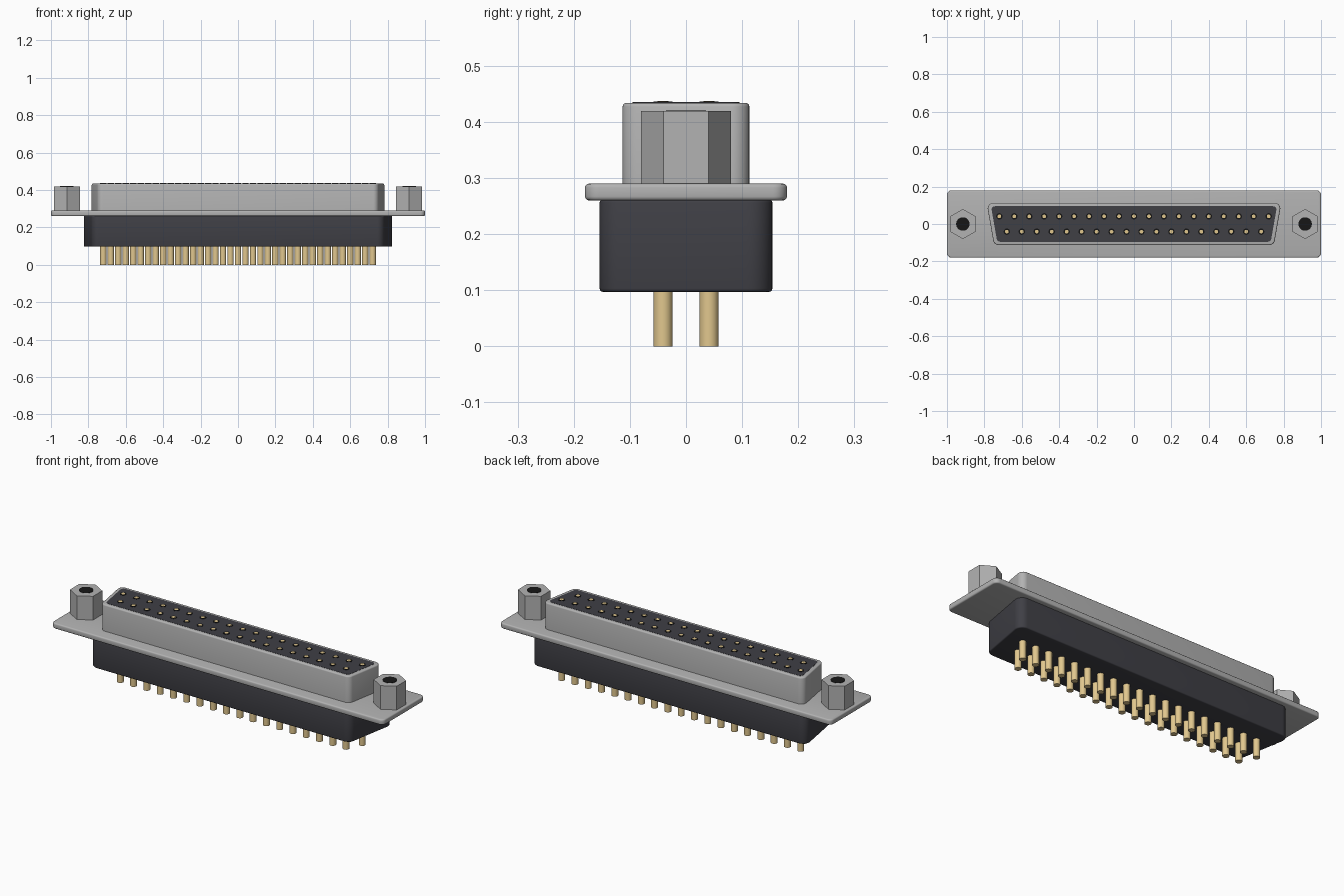
import bpy, bmesh
from math import radians, tan, pi, sin, cos
from mathutils import Vector, Matrix

if "Cube" in bpy.data.objects:
    bpy.data.objects.remove(bpy.data.objects["Cube"])


def material(name, rgb):
    m = bpy.data.materials.new(name)
    m.diffuse_color = (*rgb, 1)
    m.use_nodes = True
    m.node_tree.nodes["Principled BSDF"].inputs["Base Color"].default_value = m.diffuse_color
    return m


DARK = material("dark_plastic", (0.05, 0.05, 0.06))
BLACK = material("black", (0.008, 0.008, 0.008))
GOLD = material("gold", (0.75, 0.57, 0.27))
METAL = material("metal", (0.45, 0.45, 0.45))


def finish(name, bm, mat):
    bmesh.ops.recalc_face_normals(bm, faces=bm.faces[:])
    me = bpy.data.meshes.new(name)
    bm.to_mesh(me)
    bm.free()
    ob = bpy.data.objects.new(name, me)
    bpy.context.collection.objects.link(ob)
    me.materials.append(mat)
    bpy.ops.object.select_all(action='DESELECT')
    ob.select_set(True)
    bpy.context.view_layer.objects.active = ob
    bpy.ops.object.shade_smooth_by_angle(angle=radians(35))
    return ob


def rounded(corners, r, n=8):
    """Round each corner of a convex counter-clockwise outline."""
    out = []
    for i, c in enumerate(corners):
        p = Vector(c)
        a = (Vector(corners[i - 1]) - p).normalized()
        b = (Vector(corners[(i + 1) % len(corners)]) - p).normalized()
        half = a.angle(b) / 2
        centre = p + (a + b).normalized() * r / sin(half)
        start = p + a * r / tan(half) - centre
        sweep = pi - 2 * half
        for k in range(n + 1):
            t = sweep * k / n
            out.append(centre + Matrix.Rotation(t, 2) @ start)
    return out


def trapezoid(mid, hy):
    """Half width at y=0, sides leaning 10 degrees, wide edge at +y."""
    s = hy * tan(radians(10))
    return [(-mid + s, -hy), (mid - s, -hy), (mid + s, hy), (-mid - s, hy)]


def prism(name, outline, z0, z1, mat, bevel=0.0, bottom=True):
    bm = bmesh.new()
    face = bm.faces.new([bm.verts.new((p[0], p[1], z0)) for p in outline])
    geo = bmesh.ops.extrude_face_region(bm, geom=[face], use_keep_orig=True)
    top = [v for v in geo["geom"] if isinstance(v, bmesh.types.BMVert)]
    bmesh.ops.translate(bm, verts=top, vec=(0, 0, z1 - z0))
    if bevel:
        def on_rim(e, z):
            return all(abs(v.co.z - z) < 1e-5 for v in e.verts)
        rim = [e for e in bm.edges if on_rim(e, z1) or (bottom and on_rim(e, z0))]
        bmesh.ops.recalc_face_normals(bm, faces=bm.faces[:])
        bmesh.ops.bevel(bm, geom=rim, offset=bevel, segments=3, profile=0.5,
                        affect='EDGES')
    return finish(name, bm, mat)


def cylinders(name, places, r, z0, z1, mat, seg=20):
    bm = bmesh.new()
    for x, y in places:
        bmesh.ops.create_cone(bm, cap_ends=True, segments=seg, radius1=r, radius2=r,
                              depth=z1 - z0,
                              matrix=Matrix.Translation((x, y, (z0 + z1) / 2)))
    return finish(name, bm, mat)


# Mounting flange
prism("flange", rounded([(-1, -.18), (1, -.18), (1, .18), (-1, .18)], 0.025),
      0.26, 0.29, METAL, 0.007)

# Rear plastic body and front metal shell, both D-shaped
prism("rear_body", rounded(trapezoid(0.805, 0.154), 0.04), 0.097, 0.262, DARK, 0.006)
prism("front_shell", rounded(trapezoid(0.768, 0.113), 0.03), 0.285, 0.434, METAL,
      0.007, bottom=False)

# Dark insert showing in the shell mouth
prism("socket_insert", rounded(trapezoid(0.748, 0.095), 0.018), 0.41, 0.435, DARK)

# Contacts: 19 in the wide row, 18 in the narrow row
PITCH = 0.08
contacts = [((i - (n - 1) / 2) * PITCH, y)
            for n, y in ((19, 0.041), (18, -0.041)) for i in range(n)]
cylinders("rear_pins", contacts, 0.017, 0.0, 0.11, GOLD)
cylinders("socket_holes", contacts, 0.017, 0.42, 0.4362, BLACK)
cylinders("socket_contacts", contacts, 0.010, 0.42, 0.437, GOLD, 16)

# Hexagonal jack posts with threaded holes
for side, x in (("left", -0.915), ("right", 0.915)):
    hexagon = [(x + 0.08 * cos(a), 0.08 * sin(a))
               for a in (radians(30 + 60 * k) for k in range(6))]
    prism(side + "_jack_post", hexagon, 0.285, 0.419, METAL)
    cylinders(side + "_jack_hole", [(x, 0)], 0.036, 0.40, 0.4205, BLACK, 32)
